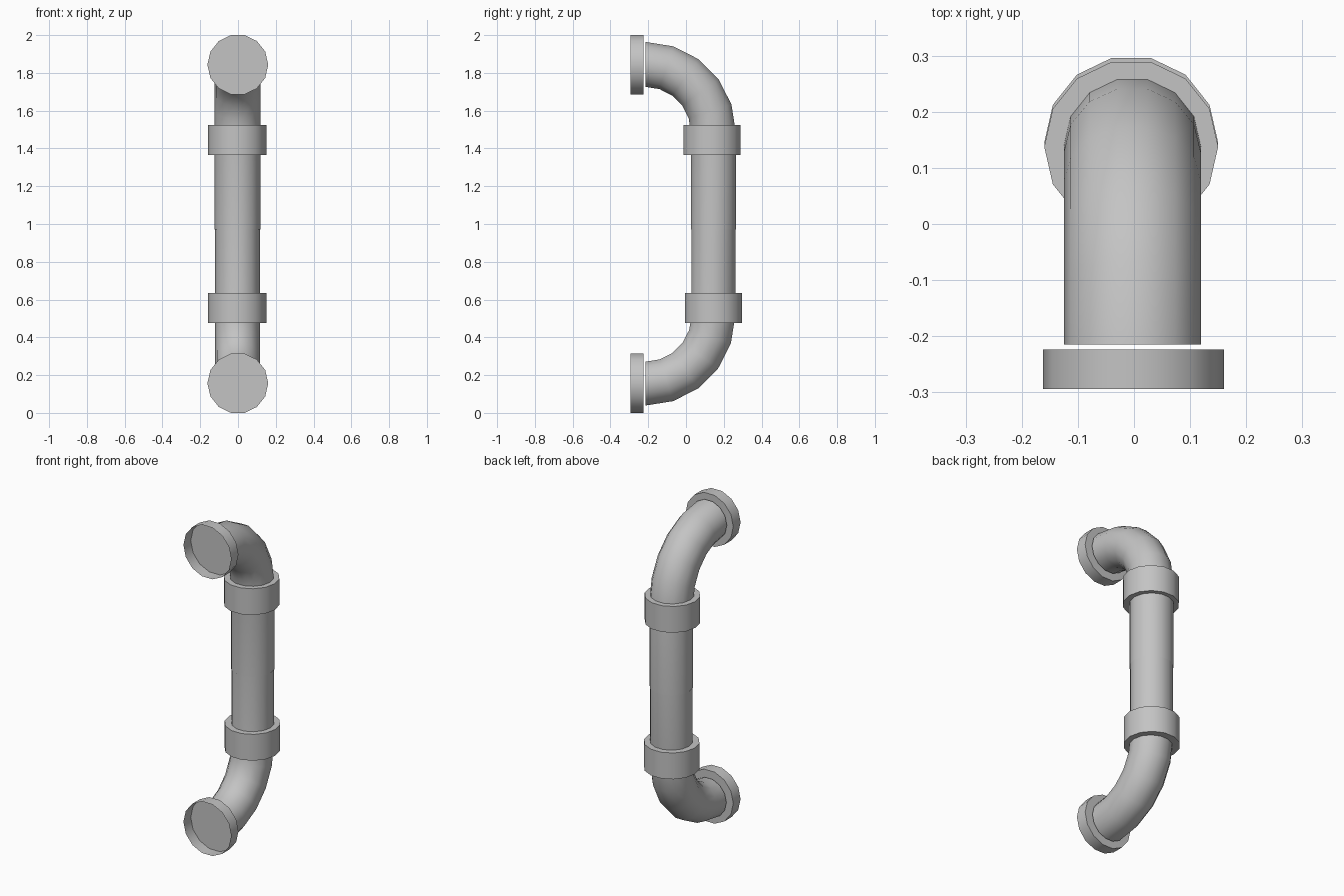
import bpy, bmesh, math
from mathutils import Vector

SIDES = 14
CENTRE_Z = 1.0

if "Cube" in bpy.data.objects:
    bpy.data.objects.remove(bpy.data.objects["Cube"], do_unlink=True)

# One grey for the whole pipe
grey = bpy.data.materials.new("pipe_grey")
grey.use_nodes = True
colour = (0.55, 0.55, 0.55, 1)
grey.diffuse_color = colour
grey.node_tree.nodes["Principled BSDF"].inputs["Base Color"].default_value = colour


def swept_tube(name, path, radius, lower, cap_start=False, cap_end=False):
    """Sweep a ring along (centre, tangent) pairs lying in a plane of constant x."""
    bm = bmesh.new()
    rings = []
    for centre, tangent in path:
        across = Vector((1, 0, 0))
        up = tangent.cross(across).normalized()
        ring = []
        for i in range(SIDES):
            a = math.tau * i / SIDES
            p = centre + radius * (math.cos(a) * across + math.sin(a) * up)
            if lower:
                p.z = 2 * CENTRE_Z - p.z
            ring.append(bm.verts.new(p))
        rings.append(ring)
    for r, s in zip(rings, rings[1:]):
        for i in range(SIDES):
            j = (i + 1) % SIDES
            bm.faces.new((r[i], r[j], s[j], s[i]))
    if cap_start:
        bm.faces.new(rings[0])
    if cap_end:
        bm.faces.new(rings[-1])
    bmesh.ops.recalc_face_normals(bm, faces=bm.faces)
    mesh = bpy.data.meshes.new(name)
    bm.to_mesh(mesh)
    bm.free()
    mesh.materials.append(grey)
    obj = bpy.data.objects.new(name, mesh)
    bpy.context.collection.objects.link(obj)
    bpy.ops.object.select_all(action="DESELECT")
    obj.select_set(True)
    bpy.context.view_layer.objects.active = obj
    bpy.ops.object.shade_smooth_by_angle(angle=math.radians(40))
    return obj


BACK = Vector((0, 1, 0))
DOWN = Vector((0, 0, -1))

for level, lower in (("upper", False), ("lower", True)):
    # Elbow of five segments followed by a straight run to the middle
    bend = 0.36
    path = []
    for k in range(6):
        a = math.radians(18 * k)
        centre = Vector((-0.003, -0.215 + bend * math.sin(a), 1.485 + bend * math.cos(a)))
        path.append((centre, Vector((0, math.cos(a), -math.sin(a)))))
    path.append((Vector((-0.003, 0.145, 0.97)), DOWN))
    swept_tube(level + "_pipe", path, 0.119 if lower else 0.122, lower)

    # Collar around the straight run
    y = 0.145 if lower else 0.138
    swept_tube(level + "_collar",
               [(Vector((-0.005, y, 1.525)), DOWN), (Vector((-0.005, y, 1.365)), DOWN)],
               0.155, lower, cap_start=True, cap_end=True)

    # Shallow end cup, open towards the front
    swept_tube(level + "_end_cup",
               [(Vector((-0.001, -0.294, 1.843)), BACK), (Vector((-0.001, -0.224, 1.843)), BACK)],
               0.161, lower, cap_end=True)
